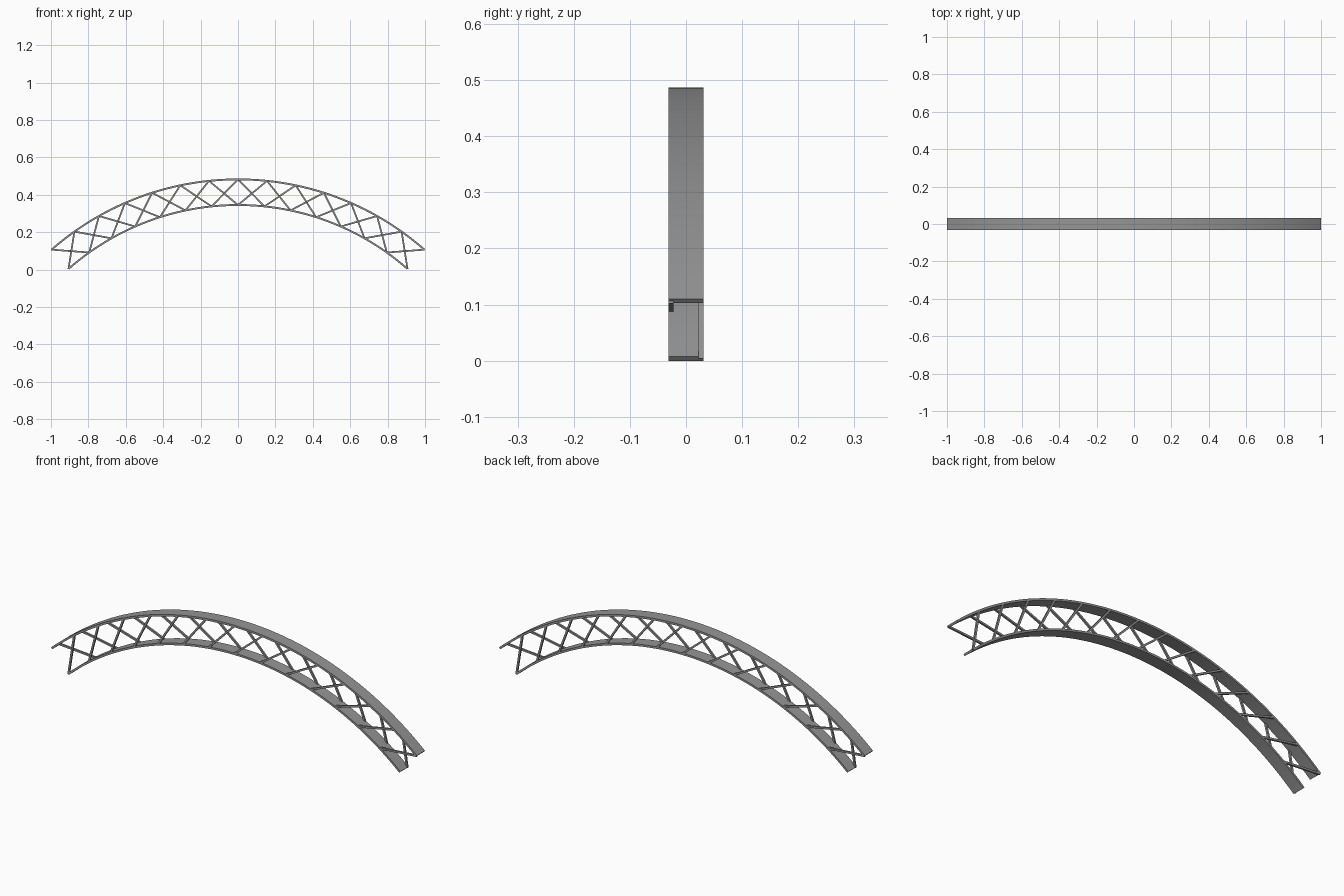
import bpy, bmesh, math
from mathutils import Vector, Matrix

cube = bpy.data.objects.get("Cube")
if cube:
    bpy.data.objects.remove(cube, do_unlink=True)

# Arch layout: two concentric chords sharing one centre and sweep
OUTER_R = 1.515
INNER_R = 1.378
THICK = 0.01
HALF_WIDTH = 0.0315
HALF_ANGLE = math.asin(1 / OUTER_R)
CENTRE_Z = 0.487 - OUTER_R
BAYS = 14
BAR = 0.009

steel = bpy.data.materials.new("steel grey")
steel.use_nodes = True
grey = (0.3, 0.3, 0.3, 1)
steel.diffuse_color = grey
steel.node_tree.nodes["Principled BSDF"].inputs["Base Color"].default_value = grey


def arch_point(radius, t, y):
    """Point on the arch, with t running from 0 at -x to 1 at +x."""
    a = (2 * t - 1) * HALF_ANGLE
    return Vector((radius * math.sin(a), y, CENTRE_Z + radius * math.cos(a)))


def finish(name, bm):
    bmesh.ops.recalc_face_normals(bm, faces=bm.faces)
    mesh = bpy.data.meshes.new(name)
    bm.to_mesh(mesh)
    bm.free()
    mesh.materials.append(steel)
    obj = bpy.data.objects.new(name, mesh)
    bpy.context.collection.objects.link(obj)
    return obj


def make_chord(name, top_radius):
    """Flat curved strip swept along the arch."""
    bm = bmesh.new()
    steps = BAYS * 4
    section = [(top_radius, -HALF_WIDTH), (top_radius, HALF_WIDTH),
               (top_radius - THICK, HALF_WIDTH), (top_radius - THICK, -HALF_WIDTH)]
    rings = [[bm.verts.new(arch_point(r, i / steps, y)) for r, y in section]
             for i in range(steps + 1)]
    for a, b in zip(rings, rings[1:]):
        for k in range(4):
            n = (k + 1) % 4
            bm.faces.new((a[k], a[n], b[n], b[k]))
    bm.faces.new(rings[0])
    bm.faces.new(rings[-1])
    obj = finish(name, bm)
    bpy.ops.object.select_all(action="DESELECT")
    obj.select_set(True)
    bpy.context.view_layer.objects.active = obj
    bpy.ops.object.shade_smooth_by_angle(angle=math.radians(30))


def add_bar(bm, start, end):
    """Square bar between two points in the arch plane."""
    run = end - start
    along = run.normalized()
    across = Vector((0, 1, 0))
    turn = Matrix((along, across, along.cross(across))).transposed().to_4x4()
    size = Matrix.Diagonal((run.length, BAR, BAR, 1))
    place = Matrix.Translation((start + end) / 2)
    bmesh.ops.create_cube(bm, size=1, matrix=place @ turn @ size)


def make_lattice(name, y, start_radius, end_radius):
    """One leaning family of bracing bars, one bar per bay."""
    bm = bmesh.new()
    for i in range(BAYS):
        add_bar(bm, arch_point(start_radius, i / BAYS, y),
                arch_point(end_radius, (i + 1) / BAYS, y))
    finish(name, bm)


make_chord("upper_chord", OUTER_R)
make_chord("lower_chord", INNER_R)

# Front bars lean one way and back bars the other
upper_node = OUTER_R - THICK / 2
lower_node = INNER_R - THICK / 2
bar_y = HALF_WIDTH - BAR / 2
make_lattice("front_bracing", -bar_y, lower_node, upper_node)
make_lattice("back_bracing", bar_y, upper_node, lower_node)
